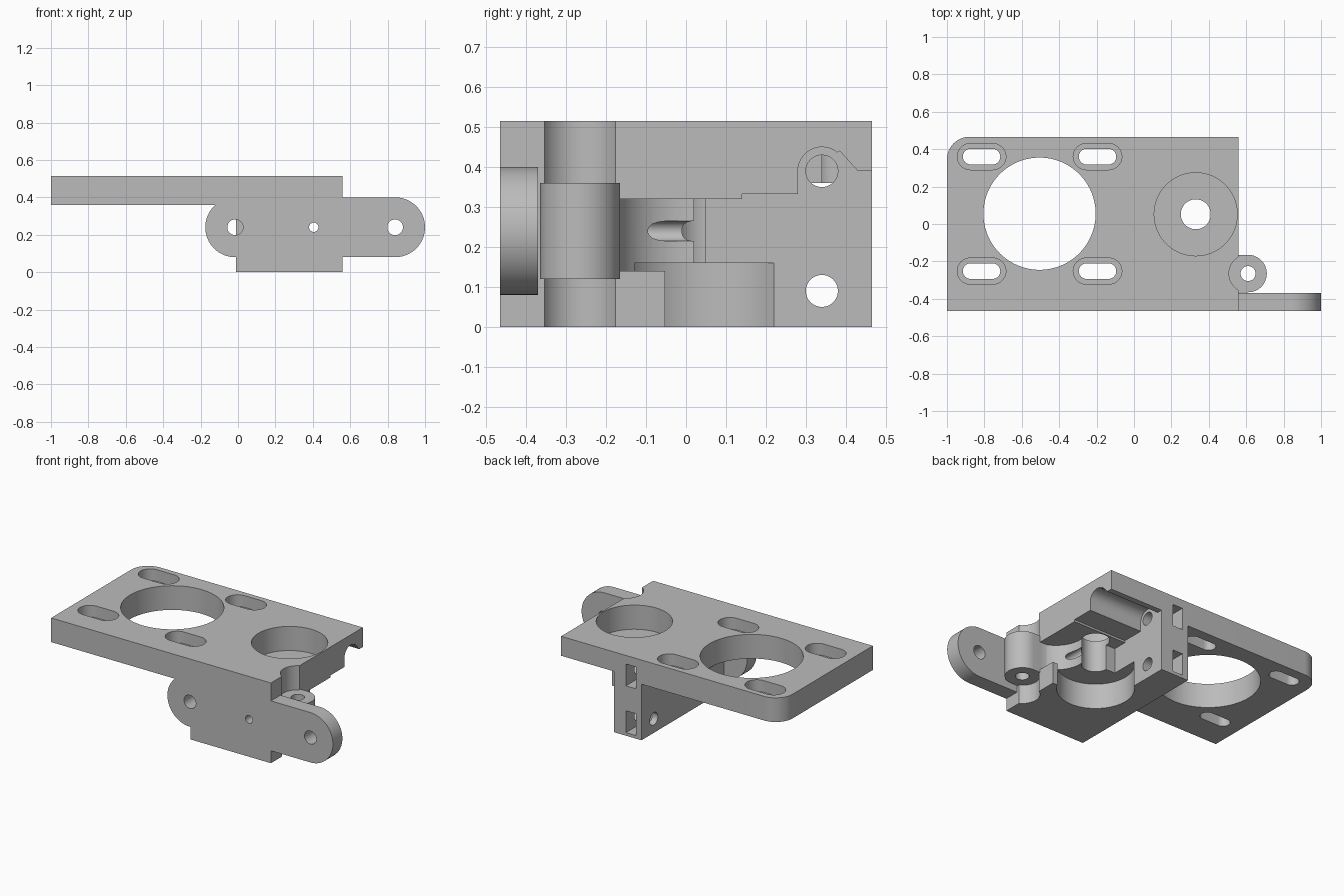
import bpy, bmesh
from math import cos, sin, pi, radians

if "Cube" in bpy.data.objects:
    bpy.data.objects.remove(bpy.data.objects["Cube"])

grey = bpy.data.materials.new("plain_grey")
grey.use_nodes = True
grey.diffuse_color = (0.5, 0.5, 0.5, 1)
grey.node_tree.nodes["Principled BSDF"].inputs["Base Color"].default_value = (0.5, 0.5, 0.5, 1)


def prism(name, outline, axis, a, b):
    """Extrude a 2D outline along an axis between a and b."""
    place = {"x": lambda u, v: (a, u, v),
             "y": lambda u, v: (u, a, v),
             "z": lambda u, v: (u, v, a)}[axis]
    bm = bmesh.new()
    face = bm.faces.new([bm.verts.new(place(u, v)) for u, v in outline])
    grown = bmesh.ops.extrude_face_region(bm, geom=[face])["geom"]
    shift = [b - a if axis == k else 0 for k in "xyz"]
    bmesh.ops.translate(bm, vec=shift,
                        verts=[g for g in grown if isinstance(g, bmesh.types.BMVert)])
    bmesh.ops.recalc_face_normals(bm, faces=bm.faces)
    mesh = bpy.data.meshes.new(name)
    bm.to_mesh(mesh)
    bm.free()
    mesh.materials.append(grey)
    ob = bpy.data.objects.new(name, mesh)
    bpy.context.collection.objects.link(ob)
    return ob


def arc(u, v, r, start=0, end=360, n=64):
    full = end - start == 360
    steps = n if full else n + 1
    return [(u + r * cos(radians(start + (end - start) * i / n)),
             v + r * sin(radians(start + (end - start) * i / n))) for i in range(steps)]


def rect(u0, u1, v0, v1):
    return [(u0, v0), (u1, v0), (u1, v1), (u0, v1)]


def capsule(u, v, half, r):
    return arc(u + half - r, v, r, -90, 90, 20) + arc(u - half + r, v, r, 90, 270, 20)


def combine(target, operation, outline, axis, a, b):
    """Join or cut the target with an extruded outline."""
    tool = prism("tool", outline, axis, a, b)
    tool.hide_render = True
    mod = target.modifiers.new("combine", "BOOLEAN")
    mod.object, mod.operation, mod.solver = tool, operation, "EXACT"
    bpy.context.view_layer.objects.active = target
    bpy.ops.object.modifier_apply(modifier=mod.name)
    bpy.data.objects.remove(tool)


FRONT, BACK, TOP, SIDE = -0.466, 0.466, 0.515, 0.56
PLATE = 0.36
MID = 0.24
WALL = 0.185

# Plate with one rounded corner
body = prism("mounting_bracket",
             [(-1, FRONT), (SIDE, FRONT), (SIDE, BACK)] + arc(-0.88, BACK - 0.12, 0.12, 90, 180, 16),
             "z", PLATE, TOP)


def add(*args):
    combine(body, "UNION", *args)


def cut(*args):
    combine(body, "DIFFERENCE", *args)


# Block below the plate
add(rect(-0.01, SIDE, FRONT, BACK), "z", 0, PLATE + 0.05)

# Front ears
add(arc(-0.015, MID, 0.16, 90, 270, 32) + [(0.2, 0.08), (0.2, 0.4)], "y", FRONT, -0.37)
add(arc(0.84, MID, 0.16, -90, 90, 32) + [(0.4, 0.4), (0.4, 0.08)], "y", FRONT, -0.37)

# Open bay under the plate, with a raised ceiling at the back
cut([(0.05, -0.1), (0.6, -0.1), (0.6, 0.39), (0.43, 0.39), (0.385, 0.44), (0.28, 0.39),
     (0.28, 0.333), (0.14, 0.333), (0.14, 0.32), (0.05, 0.32)], "x", WALL, 0.7)
cut(arc(0.34, 0.39, 0.06), "x", WALL, 0.7)
cut(rect(0.36, 0.7, -0.052, 0.06), "z", -0.1, 0.16)
cut(arc(0.33, 0.052, 0.222), "z", -0.1, 0.16)
cut(arc(0.58, 0, 0.178), "z", 0.14, 0.32)

# Round recess in the top with its shaft hole
cut(arc(0.33, 0.052, 0.222, n=96), "z", 0.36, 0.7)
cut(arc(0.33, 0.052, 0.08), "z", 0.1, 0.4)

# Large opening and four counterbored slots
cut(arc(-0.505, 0.055, 0.3, n=128), "z", 0.2, 0.7)
for x in (-0.815, -0.195):
    for y in (0.36, -0.252):
        cut(capsule(x, y, 0.13, 0.07), "z", 0.44, 0.7)
        cut(capsule(x, y, 0.1, 0.042), "z", 0.2, 0.5)

# Hinge barrel set in a notch
cut(arc(0.61, -0.265, 0.102), "z", -0.1, 0.7)
add(arc(0.61, -0.265, 0.1, -90, 90, 32) + [(0.48, -0.165), (0.48, -0.365)], "z", 0.12, PLATE)
cut(arc(0.61, -0.265, 0.04), "z", -0.1, 0.7)

# Holes through the front
cut(arc(-0.015, MID, 0.042), "y", -0.6, -0.2)
cut(arc(0.84, MID, 0.042), "y", -0.6, -0.2)
cut(arc(0.405, MID, 0.025), "y", -0.6, 0.06)

# Bolt holes through the wall and nut pockets in its end
for z in (0.09, 0.39):
    cut(arc(0.34, z, 0.04), "x", -0.1, 0.3)
    cut(rect(0.03, 0.1, z - 0.07, z + 0.07), "y", 0.27, 0.6)

body.select_set(True)
bpy.context.view_layer.objects.active = body
bpy.ops.object.shade_smooth_by_angle(angle=pi / 6)
